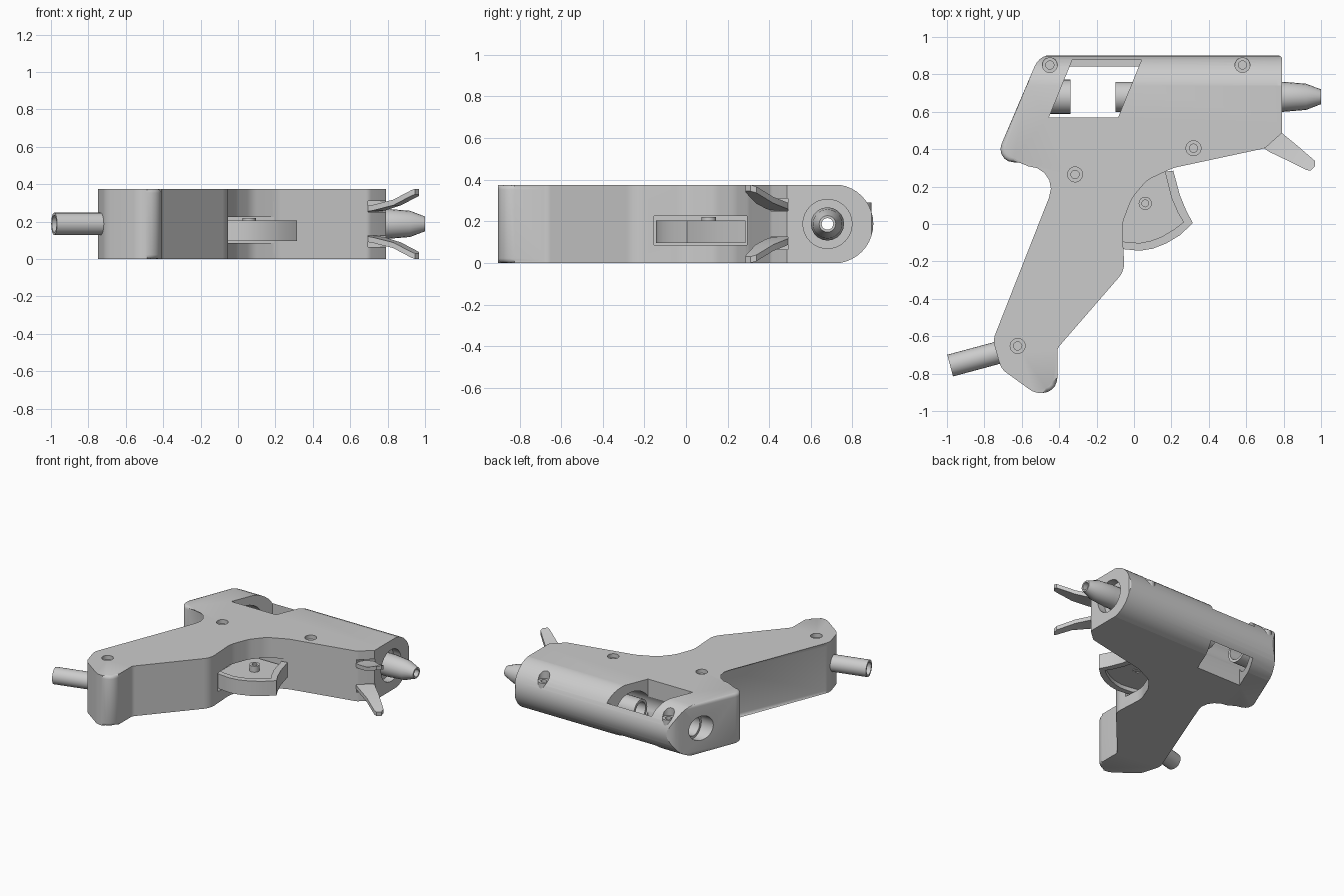
import bpy, bmesh, math
from mathutils import Vector, Matrix

if "Cube" in bpy.data.objects:
    bpy.data.objects.remove(bpy.data.objects["Cube"])

ZC, YC = 0.1875, 0.68          # mid height of the gun, barrel axis


def finish(bm, name, smooth=32):
    bmesh.ops.recalc_face_normals(bm, faces=bm.faces)
    me = bpy.data.meshes.new(name)
    bm.to_mesh(me)
    bm.free()
    ob = bpy.data.objects.new(name, me)
    bpy.context.collection.objects.link(ob)
    shade(ob, smooth)
    return ob


def activate(ob):
    bpy.ops.object.select_all(action='DESELECT')
    ob.select_set(True)
    bpy.context.view_layer.objects.active = ob


def shade(ob, angle=32):
    activate(ob)
    bpy.ops.object.shade_smooth_by_angle(angle=math.radians(angle))


def rounded(corners, n=5):
    """Fillet every (x, y, radius) corner of a closed outline."""
    out = []
    for i, (x, y, r) in enumerate(corners):
        p = Vector((x, y))
        a = (Vector(corners[i - 1][:2]) - p).normalized()
        b = (Vector(corners[(i + 1) % len(corners)][:2]) - p).normalized()
        half = a.angle(b) / 2
        t = r / math.tan(half)
        c = p + (a + b).normalized() * (r / math.sin(half))
        s, e = p + a * t - c, p + b * t - c
        sweep = math.pi - 2 * half
        for k in range(n + 1):
            f = k / n
            v = (s * math.sin((1 - f) * sweep) + e * math.sin(f * sweep)) / math.sin(sweep)
            out.append(c + v)
    return out


def prism(name, pts, z0, z1, bevel=0.0, matrix=None):
    bm = bmesh.new()
    lo = [bm.verts.new((p[0], p[1], z0)) for p in pts]
    hi = [bm.verts.new((p[0], p[1], z1)) for p in pts]
    n = len(pts)
    caps = [bm.faces.new(lo[::-1]), bm.faces.new(hi)]
    for i in range(n):
        j = (i + 1) % n
        bm.faces.new((lo[i], lo[j], hi[j], hi[i]))
    if bevel:
        edges = [e for f in caps for e in f.edges]
        bmesh.ops.bevel(bm, geom=edges, offset=bevel, segments=3, profile=0.5,
                        affect='EDGES', clamp_overlap=False)
    if matrix:
        bm.transform(matrix)
    return finish(bm, name)


def box(name, x0, x1, y0, y1, z0, z1):
    return prism(name, [(x0, y0), (x1, y0), (x1, y1), (x0, y1)], z0, z1)


def rod(name, start, axis, length, r, seg=32):
    d = Vector(axis)
    bm = bmesh.new()
    m = Matrix.Translation(Vector(start) + d * length / 2) @ d.to_track_quat('Z', 'Y').to_matrix().to_4x4()
    bmesh.ops.create_cone(bm, cap_ends=True, segments=seg, radius1=r, radius2=r, depth=length, matrix=m)
    return finish(bm, name)


def lathe(name, start, axis, profile, seg=24):
    """Turn a closed (distance, radius) profile about an axis."""
    d = Vector(axis).normalized()
    m = Matrix.Translation(start) @ d.to_track_quat('Z', 'Y').to_matrix().to_4x4()
    bm = bmesh.new()
    rings = []
    for i in range(seg):
        a = 2 * math.pi * i / seg
        rings.append([bm.verts.new(m @ Vector((r * math.cos(a), r * math.sin(a), t))) for t, r in profile])
    k = len(profile)
    for i in range(seg):
        p, q = rings[i], rings[(i + 1) % seg]
        for j in range(k):
            bm.faces.new((p[j], q[j], q[(j + 1) % k], p[(j + 1) % k]))
    return finish(bm, name)


def boolean(ob, tool, op='DIFFERENCE'):
    activate(ob)
    mod = ob.modifiers.new('bool', 'BOOLEAN')
    mod.operation, mod.object, mod.solver = op, tool, 'EXACT'
    bpy.ops.object.modifier_apply(modifier=mod.name)
    bpy.data.objects.remove(tool)


# Body: filleted side outline, extruded through the thickness
outline = [(-.505, .905, .1), (.80, .905, .04), (.80, .495, .04), (.70, .405, .06),
           (.21, .30, .2), (.07, .235, .15), (-.01, .14, .15), (-.065, 0, .2),
           (-.05, -.25, .12), (-.41, -.665, .05), (-.41, -.90, .08), (-.53, -.905, .1),
           (-.71, -.775, .1), (-.755, -.62, .1), (-.35, .33, .14), (-.75, .33, .07)]
body = prism('body', rounded(outline), 0, .375, .022)

# Full round along the top of the barrel
arc = [(.7105 + .19 * math.sin(math.pi * i / 20), ZC - .19 * math.cos(math.pi * i / 20)) for i in range(21)]
turn = Matrix(((0, 0, 1, 0), (1, 0, 0, 0), (0, 1, 0, 0), (0, 0, 0, 1)))
boolean(body, prism('barrel_round', [(-1, ZC - .19)] + arc + [(-1, ZC + .19)], -1, .79, .025, turn), 'INTERSECT')

# Window, right through, with a ledge along the upper edge


def window(y1, z0):
    k = .125 / .307
    y0 = .57
    return prism('window', [(-.455, y0), (-.085, y0), (-.085 + k * (y1 - y0), y1), (-.455 + k * (y1 - y0), y1)], z0, .5)


boolean(body, window(.842, -.1))
boolean(body, window(.877, ZC))

# Barrel bore: back hole, inner cavity, front recess
for x0, x1, r in [(-.95, .0, .09), (-.52, .09, .125), (-.05, .9, .078), (.73, .9, .118)]:
    boolean(body, rod('bore', (x0, YC, ZC), (1, 0, 0), x1 - x0, r))

# Trigger slot and stand slots
boolean(body, box('slot', -.25, .4, -.155, .292, .085, .225))
for z0 in (.25, .065):
    boolean(body, box('slot', .695, .9, .3, .49, z0, z0 + .06))

# Screw holes with sunken bosses
for x, y, zt in [(-.45, .85, .29), (.58, .85, .29), (-.315, .265, .345), (.318, .405, .345), (-.622, -.652, .345)]:
    boolean(body, rod('hole', (x, y, zt - .06), (0, 0, 1), .3, .04, 24))
    lathe('screw_boss', (x, y, zt - .065), (0, 0, 1), [(0, .022), (.065, .022), (.065, .0405), (0, .0405)])
shade(body)

# Heating barrel and nozzle, open right through
lathe('nozzle', (-.1, YC, ZC), (1, 0, 0),
      [(0, .08), (.9, .08), (1.02, .07), (1.085, .045), (1.1, .04), (1.1, .028), (.9, .032), (.5, .05), (0, .06)], 20)

# Rear stick guide
lathe('stick_guide', (-.54, YC, ZC), (1, 0, 0), [(0, .092), (.2, .092), (.2, .072), (0, .072)])

# Cord sleeve at the foot of the handle
lathe('cord_sleeve', (-.983, -.757, ZC), (.965, .26, 0), [(0, .06), (.36, .06), (.36, .046), (0, .046)])

# Trigger: curved rim and a web inside it
outer = [(-.12, -.115), (-.05, -.135), (.03, -.143), (.10, -.132), (.17, -.105), (.245, -.06),
         (.315, .005), (.28, .07), (.245, .155), (.21, .285)]
inner = [(.165, .28), (.20, .14), (.235, .06), (.265, .01), (.215, -.028), (.15, -.067),
         (.09, -.09), (.03, -.102), (-.05, -.095), (-.12, -.08)]
prism('trigger_rim', outer + inner, .095, .205)
prism('trigger_web', inner + [(-.12, .28)], .125, .175)
lathe('trigger_pivot', (.06, .11, .12), (0, 0, 1), [(0, .018), (.1, .018), (.1, .035), (0, .035)])

# Folding stand: two splayed prongs
for side, name in ((1, 'upper'), (-1, 'lower')):
    bm = bmesh.new()
    stations = [((.67, .42), (.74, .52), .265), ((.725, .385), (.79, .487), .275), ((.83, .335), (.872, .42), .302),
                ((.925, .288), (.967, .338), .352), ((.945, .285), (.968, .31), .36)]
    rows = []
    for a, b, z in stations:
        rows.append([bm.verts.new((p[0], p[1], ZC + side * (z + dz - ZC)))
                     for p, dz in ((a, -.015), (b, -.015), (b, .015), (a, .015))])
    for p, q in zip(rows, rows[1:]):
        for j in range(4):
            bm.faces.new((p[j], p[(j + 1) % 4], q[(j + 1) % 4], q[j]))
    bm.faces.new(rows[0])
    bm.faces.new(rows[-1][::-1])
    finish(bm, 'stand_prong_' + name)
